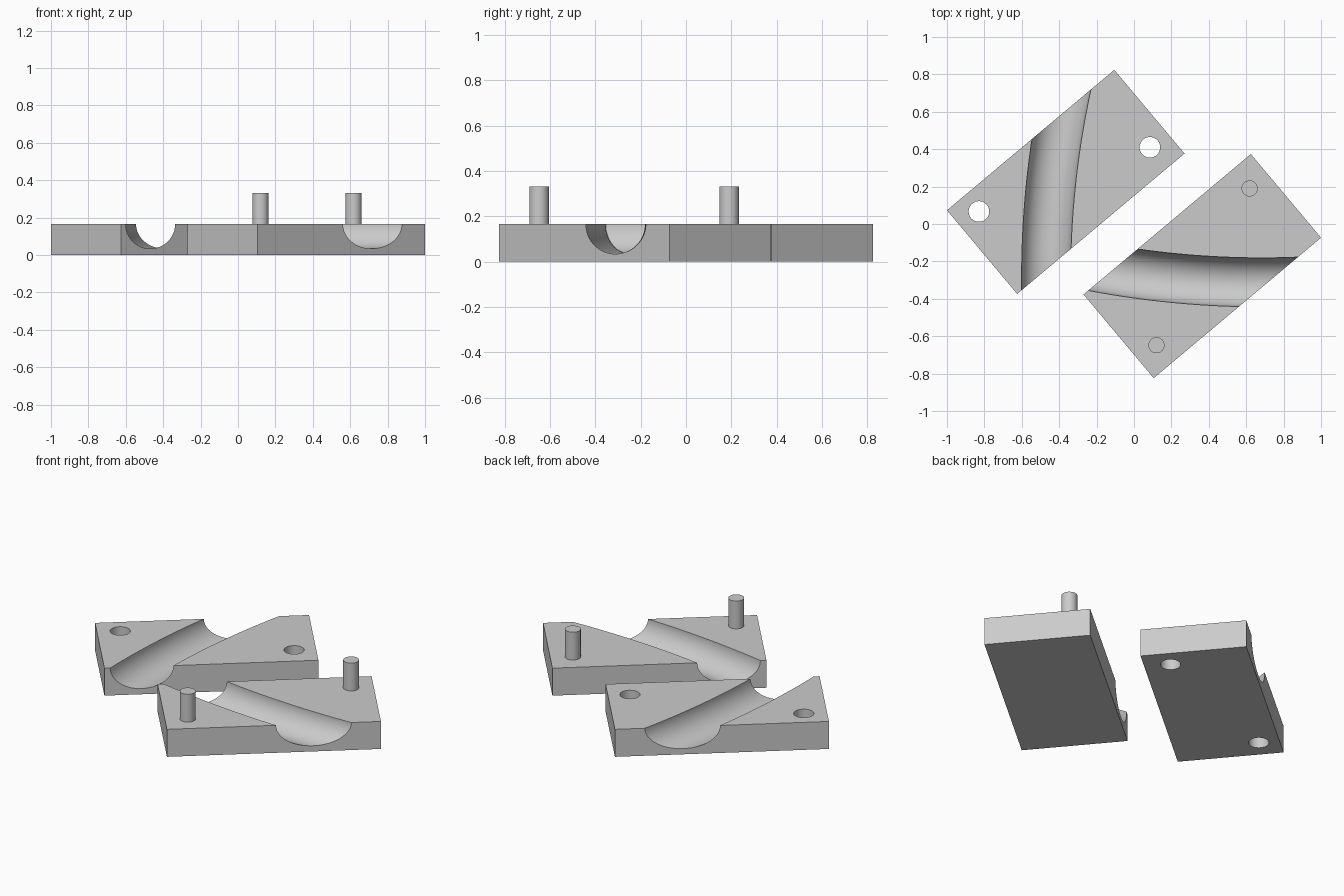
import bpy, bmesh, math
from mathutils import Vector, Matrix

if "Cube" in bpy.data.objects:
    bpy.data.objects.remove(bpy.data.objects["Cube"])

H = 0.165            # plate thickness
TILT = math.radians(40)

grey = bpy.data.materials.new("light grey")
grey.diffuse_color = (0.6, 0.6, 0.6, 1)
grey.use_nodes = True
grey.node_tree.nodes["Principled BSDF"].inputs["Base Color"].default_value = grey.diffuse_color


def make(name, bm):
    bmesh.ops.recalc_face_normals(bm, faces=bm.faces)
    me = bpy.data.meshes.new(name)
    bm.to_mesh(me)
    bm.free()
    me.materials.append(grey)
    ob = bpy.data.objects.new(name, me)
    bpy.context.collection.objects.link(ob)
    return ob


def activate(ob):
    bpy.ops.object.select_all(action='DESELECT')
    ob.select_set(True)
    bpy.context.view_layer.objects.active = ob


def smooth(ob):
    activate(ob)
    bpy.ops.object.shade_smooth_by_angle(angle=math.radians(30))


def plate(name, x, y):
    bm = bmesh.new()
    bmesh.ops.create_cube(bm, size=1, matrix=Matrix.Translation((x, y, H / 2))
                          @ Matrix.Rotation(TILT, 4, 'Z')
                          @ Matrix.Diagonal((1.168, 0.584, H, 1)))
    return make(name, bm)


def cylinder(name, x, y, r, z0, z1):
    bm = bmesh.new()
    bmesh.ops.create_cone(bm, cap_ends=True, segments=48, radius1=r, radius2=r,
                          depth=z1 - z0,
                          matrix=Matrix.Translation((x, y, (z0 + z1) / 2)))
    return make(name, bm)


def bent_rod(name, cx, cy, mid, R=4.84, r=0.131, steps=32, sides=96):
    # round rod swept along a shallow arc, centred on the plate top
    bm = bmesh.new()
    rings = []
    for i in range(steps + 1):
        a = mid + (i / steps - 0.5) * 0.5
        ring = []
        for j in range(sides):
            t = 2 * math.pi * (j + 0.5) / sides
            d = R + r * math.cos(t)
            ring.append(bm.verts.new((cx + d * math.cos(a), cy + d * math.sin(a),
                                      H + r * math.sin(t))))
        rings.append(ring)
    for a, b in zip(rings, rings[1:]):
        for j in range(sides):
            k = (j + 1) % sides
            bm.faces.new((a[j], a[k], b[k], b[j]))
    bm.faces.new(rings[0])
    bm.faces.new(rings[-1])
    return make(name, bm)


def cut(ob, cutter):
    cutter.hide_render = True
    activate(ob)
    m = ob.modifiers.new("cut", 'BOOLEAN')
    m.operation = 'DIFFERENCE'
    m.solver = 'EXACT'
    m.object = cutter
    bpy.ops.object.modifier_apply(modifier=m.name)
    bpy.data.objects.remove(cutter)


# mould half with through holes
hole_half = plate("mould_half_with_holes", -0.365, 0.225)
cut(hole_half, bent_rod("groove_cutter", 4.37, -0.287, math.pi))
for x, y in ((-0.829, 0.067), (0.085, 0.41)):
    cut(hole_half, cylinder("hole_cutter", x, y, 0.055, -0.1, H + 0.1))
smooth(hole_half)

# mirrored mould half with locating pins
pin_half = plate("mould_half_with_pins", 0.365, -0.225)
cut(pin_half, bent_rod("groove_cutter", 0.684, 4.528, -math.pi / 2))
smooth(pin_half)
for i, (x, y) in enumerate(((0.618, 0.19), (0.12, -0.648))):
    smooth(cylinder(f"locating_pin_{i + 1}", x, y, 0.043, H - 0.005, 0.332))
